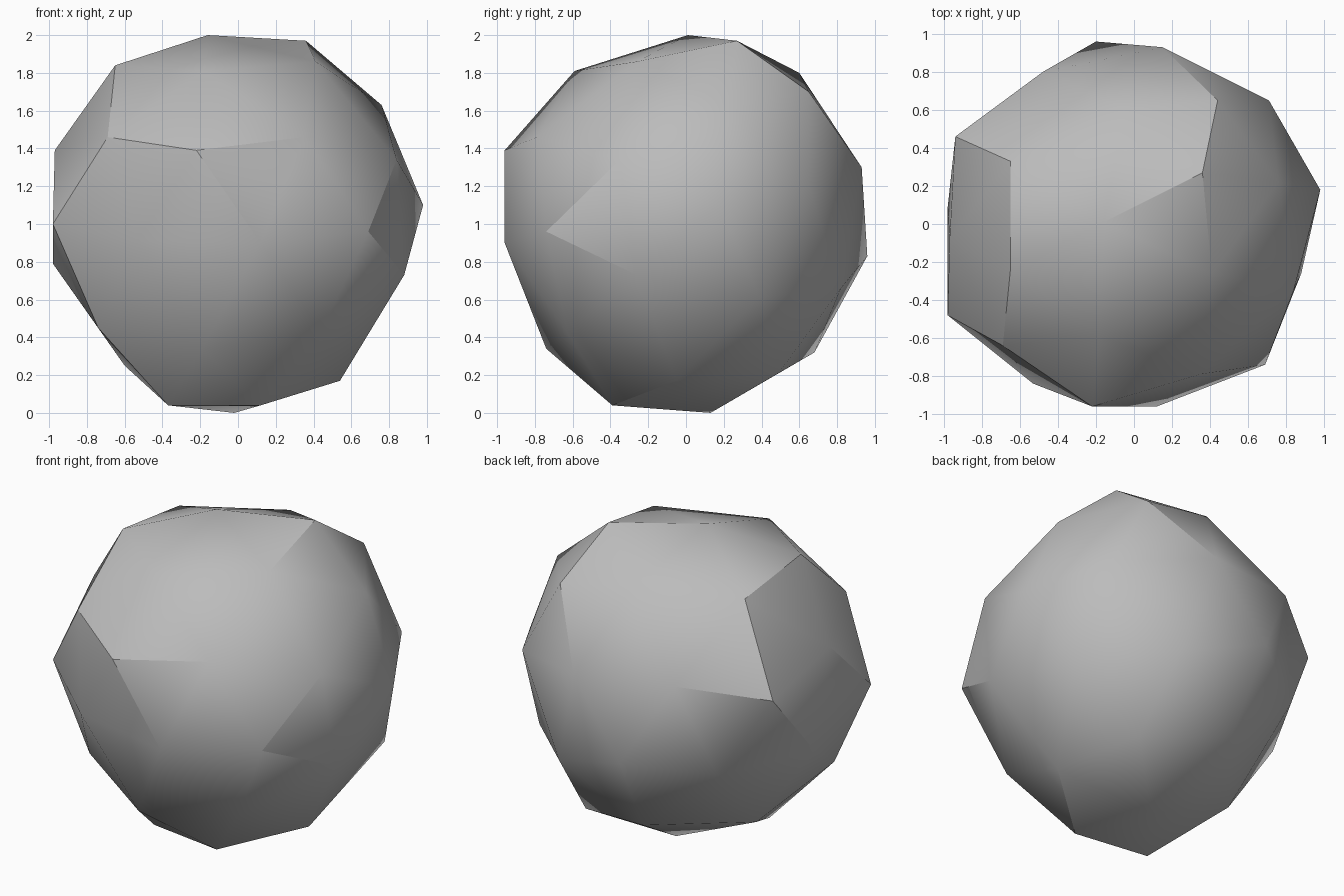
import bpy
import bmesh
import math

# Corner points of the faceted boulder, grouped from the crown down to the base
CROWN = [(-.16, .01, 2.0), (.36, .27, 1.97), (-.65, -.24, 1.84), (-.18, -.59, 1.81),
         (.41, -.26, 1.86), (-.05, .60, 1.80), (-.65, .33, 1.77), (.44, .65, 1.70),
         (.76, .22, 1.63)]
SHOULDER = [(-.69, -.64, 1.46), (-.22, -.96, 1.39), (.35, -.79, 1.46), (.84, -.35, 1.34),
            (-.97, -.08, 1.39), (-.48, .80, 1.34), (-.94, .46, 1.24), (.15, .93, 1.30)]
WAIST = [(.98, .18, 1.10), (.71, .65, 1.20), (-.98, -.48, 1.0), (.69, -.74, .96),
         (.12, -.96, .90), (-.53, -.84, .91), (-.20, .96, .83), (-.98, .09, .79),
         (.88, -.26, .73), (-.665, .63, .755)]
BASE = [(.77, .39, .61), (.33, .82, .66), (.44, -.63, .43), (-.74, -.45, .45),
        (-.19, -.74, .34), (-.17, .68, .32), (-.60, .14, .25), (.37, .49, .21),
        (.54, -.05, .17), (.12, -.39, .04), (-.37, -.32, .04), (-.02, .13, 0)]

# Wrap the points in a closed skin of flat triangles
bm = bmesh.new()
for ring in (CROWN, SHOULDER, WAIST, BASE):
    for point in ring:
        bm.verts.new(point)
bmesh.ops.convex_hull(bm, input=bm.verts)
bmesh.ops.recalc_face_normals(bm, faces=bm.faces)
mesh = bpy.data.meshes.new("boulder")
bm.to_mesh(mesh)
bm.free()

# Plain stone colour
stone = bpy.data.materials.new("grey_stone")
stone.diffuse_color = (0.5, 0.5, 0.5, 1)
mesh.materials.append(stone)

boulder = bpy.data.objects.new("boulder", mesh)
bpy.context.collection.objects.link(boulder)

# Soft shading that keeps the strongest ridges crisp
bpy.context.view_layer.objects.active = boulder
boulder.select_set(True)
bpy.ops.object.shade_smooth_by_angle(angle=math.radians(30))
